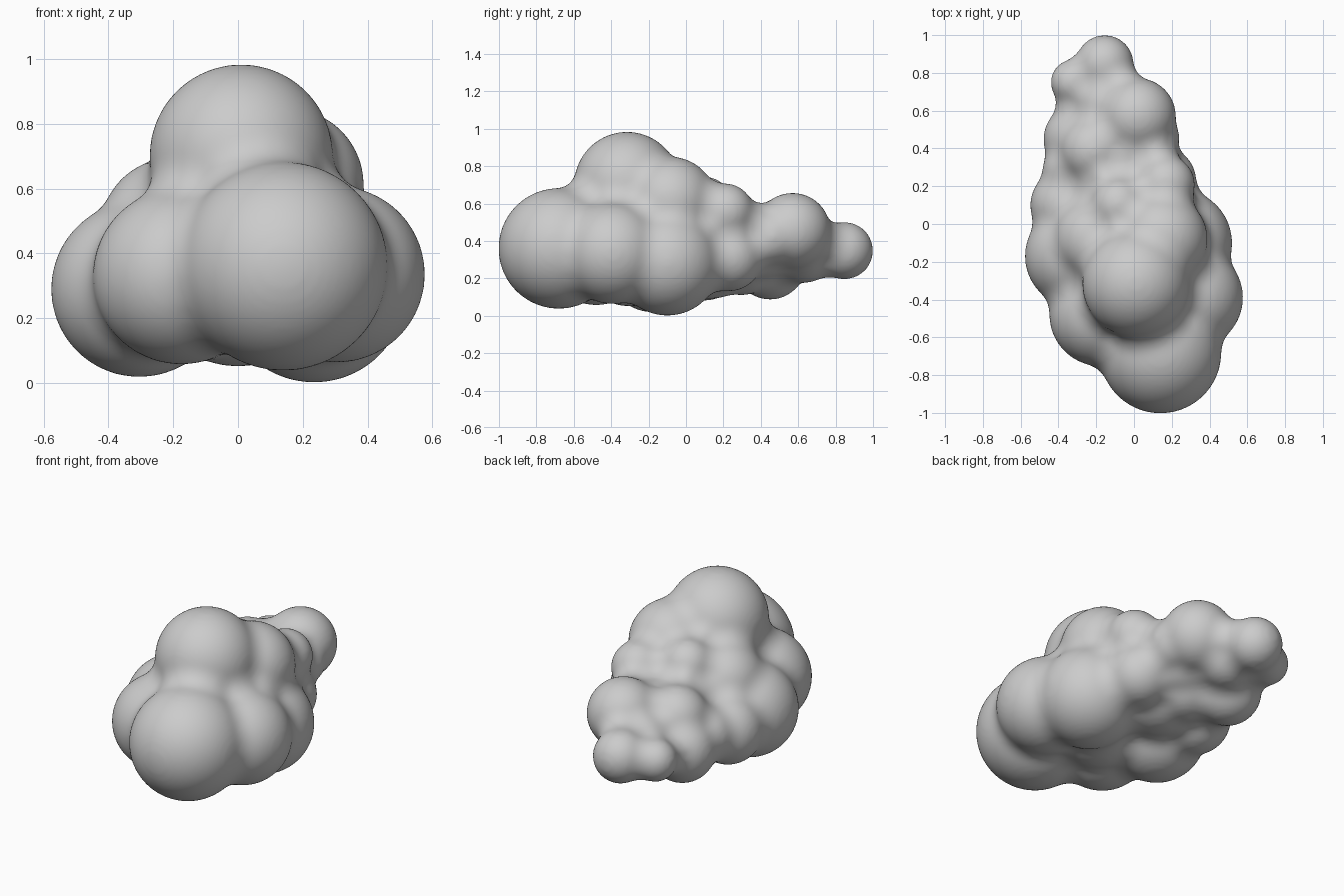
import bpy, bmesh
from mathutils import Matrix

# puffs: x, y, z, radius
PUFFS = [
    (0.14, -0.68, 0.36, 0.323),    # large front puff
    (0.01, -0.315, 0.70, 0.284),   # crown
    (-0.175, -0.48, 0.33, 0.274),  # front left
    (-0.305, -0.17, 0.29, 0.273),  # left
    (0.305, -0.39, 0.335, 0.273),  # right
    (0.235, -0.10, 0.285, 0.285),  # right low
    (0.15, -0.08, 0.61, 0.24),     # right shoulder
    (-0.205, -0.08, 0.475, 0.22),  # left shoulder
    (-0.08, 0.10, 0.60, 0.145),    # middle bump
    (0.17, 0.21, 0.555, 0.153),    # right bump
    (-0.35, 0.10, 0.28, 0.20),     # left middle
    (0.15, 0.23, 0.31, 0.18),      # right middle
    (-0.29, 0.45, 0.275, 0.19),    # left rear
    (-0.21, 0.39, 0.425, 0.18),    # rear ridge
    (0.02, 0.57, 0.455, 0.203),    # rear
    (0.09, 0.46, 0.42, 0.15),      # rear right
    (-0.14, 0.63, 0.35, 0.175),    # tail link
    (-0.32, 0.75, 0.33, 0.122),    # tail side
    (-0.155, 0.847, 0.348, 0.154), # tail tip
    (0.0, -0.30, 0.34, 0.29),      # core
    (-0.07, 0.13, 0.36, 0.27),     # rear core
    (-0.03, 0.38, 0.39, 0.20),     # rear filler
    (-0.32, 0.28, 0.31, 0.165),    # left filler
    (-0.12, 0.30, 0.31, 0.20),     # underside filler
]
FILLET = 0.085

# puffs are made oversize, then shrunk back after fusing to round the creases
bm = bmesh.new()
for x, y, z, r in PUFFS:
    bmesh.ops.create_icosphere(bm, subdivisions=5, radius=r + FILLET,
                               matrix=Matrix.Translation((x, y, z)))
mesh = bpy.data.meshes.new("cloud")
bm.to_mesh(mesh)
bm.free()
cloud = bpy.data.objects.new("cloud", mesh)
bpy.context.collection.objects.link(cloud)


def fuse_and_soften(iterations):
    fuse = cloud.modifiers.new("fuse", 'REMESH')
    fuse.mode = 'VOXEL'
    fuse.voxel_size = 0.014
    fuse.use_smooth_shade = True
    soften = cloud.modifiers.new("soften", 'SMOOTH')
    soften.factor = 0.5
    soften.iterations = iterations


fuse_and_soften(8)
shrink = cloud.modifiers.new("shrink", 'DISPLACE')
shrink.mid_level = 0
shrink.strength = -FILLET
fuse_and_soften(12)
